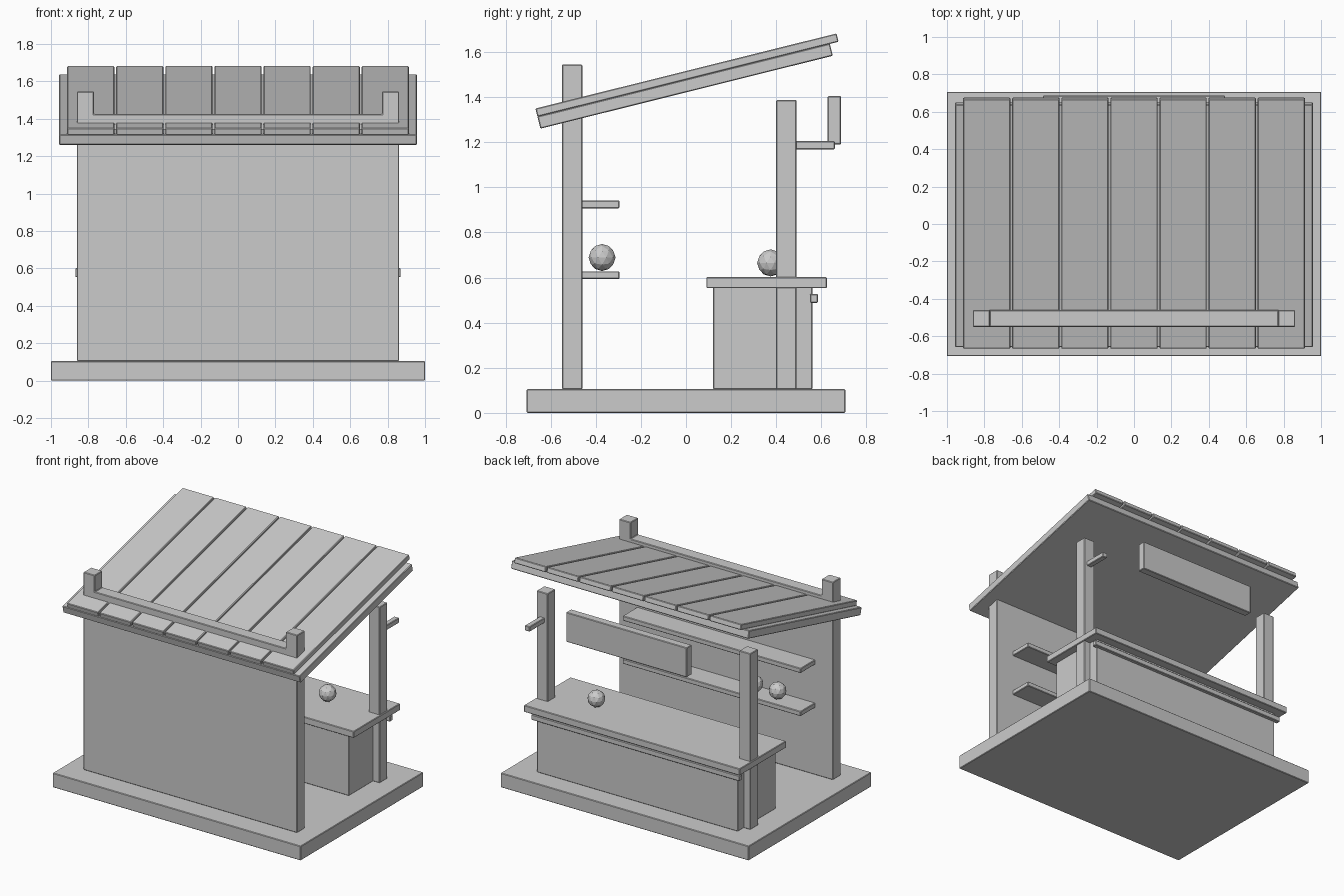
import bpy
import bmesh
import math
from mathutils import Matrix

old = bpy.data.objects.get("Cube")
if old:
    bpy.data.objects.remove(old, do_unlink=True)

GREY = (0.6, 0.6, 0.6, 1)
mat = bpy.data.materials.new("plain grey")
mat.use_nodes = True
mat.diffuse_color = GREY
mat.node_tree.nodes["Principled BSDF"].inputs["Base Color"].default_value = GREY


def finish(name, bm, bevel=0.004):
    """Turn a bmesh into a flat shaded object with softened edges."""
    mesh = bpy.data.meshes.new(name)
    bm.to_mesh(mesh)
    bm.free()
    mesh.materials.append(mat)
    obj = bpy.data.objects.new(name, mesh)
    bpy.context.collection.objects.link(obj)
    if bevel:
        mod = obj.modifiers.new("Soft edges", "BEVEL")
        mod.width = bevel
        mod.segments = 1
    return obj


def box(name, x, y, z):
    """Box from (low, high) pairs on each axis."""
    bm = bmesh.new()
    size = [b - a for a, b in (x, y, z)]
    mid = [(a + b) / 2 for a, b in (x, y, z)]
    bmesh.ops.create_cube(bm, size=1, matrix=Matrix.Translation(mid) @ Matrix.Diagonal((*size, 1)))
    return finish(name, bm)


def ball(name, x, y, z, radius=0.06):
    bm = bmesh.new()
    bmesh.ops.create_icosphere(bm, subdivisions=2, radius=radius, matrix=Matrix.Translation((x, y, z)))
    return finish(name, bm, 0)


FLOOR = 0.105

# Floor slab
box("floor_slab", (-1, 1), (-0.707, 0.707), (0, FLOOR))

# Closed wall with raised corner posts, extruded from one outline
half = [(0.862, FLOOR), (0.862, 1.545), (0.77, 1.545), (0.77, 1.425)]
outline = half + [(-x, z) for x, z in reversed(half)]
bm = bmesh.new()
face = bm.faces.new([bm.verts.new((x, -0.55, z)) for x, z in outline])
ext = bmesh.ops.extrude_face_region(bm, geom=[face])
bmesh.ops.translate(bm, vec=(0, 0.09, 0), verts=[v for v in ext["geom"] if isinstance(v, bmesh.types.BMVert)])
bmesh.ops.recalc_face_normals(bm, faces=bm.faces)
finish("wall", bm)

# Shelves on the inside of the wall
for name, z in (("lower_shelf", 0.593), ("upper_shelf", 0.907)):
    box(name, (-0.718, 0.718), (-0.47, -0.295), (z, z + 0.035))

# Counter posts
for name, x in (("left_post", 0.772), ("right_post", -0.862)):
    box(name, (x, x + 0.09), (0.4, 0.49), (FLOOR, 1.387))

# Counter with its top and trim rail
box("counter_body", (-0.81, 0.81), (0.12, 0.56), (FLOOR, 0.56))
box("counter_top", (-0.87, 0.87), (0.09, 0.625), (0.553, 0.602))
box("counter_rail", (-0.84, 0.84), (0.55, 0.585), (0.488, 0.527))

# Sign board and its bracket
box("sign_board", (-0.487, 0.487), (0.628, 0.687), (1.19, 1.405))
box("sign_bracket", (0.798, 0.838), (0.48, 0.66), (1.168, 1.205))

# Round goods
ball("counter_ball", 0.46, 0.375, 0.665)
ball("shelf_ball_outer", -0.478, -0.372, 0.689)
ball("shelf_ball_inner", -0.29, -0.372, 0.689)

# Sloping roof: slab plus planks, built level then tilted about the slab's middle
roof = [box("roof_slab", (-0.957, 0.957), (-0.668, 0.668), (-0.028, 0.028))]
pitch = 0.2625
for i in range(7):
    x = (i - 3) * pitch
    roof.append(box(f"roof_plank_{i + 1}", (x - 0.126, x + 0.126), (-0.668, 0.708), (0.026, 0.064)))
tilt = Matrix.Translation((0, -0.004, 1.449)) @ Matrix.Rotation(math.radians(14), 4, "X")
for part in roof:
    part.matrix_world = tilt
